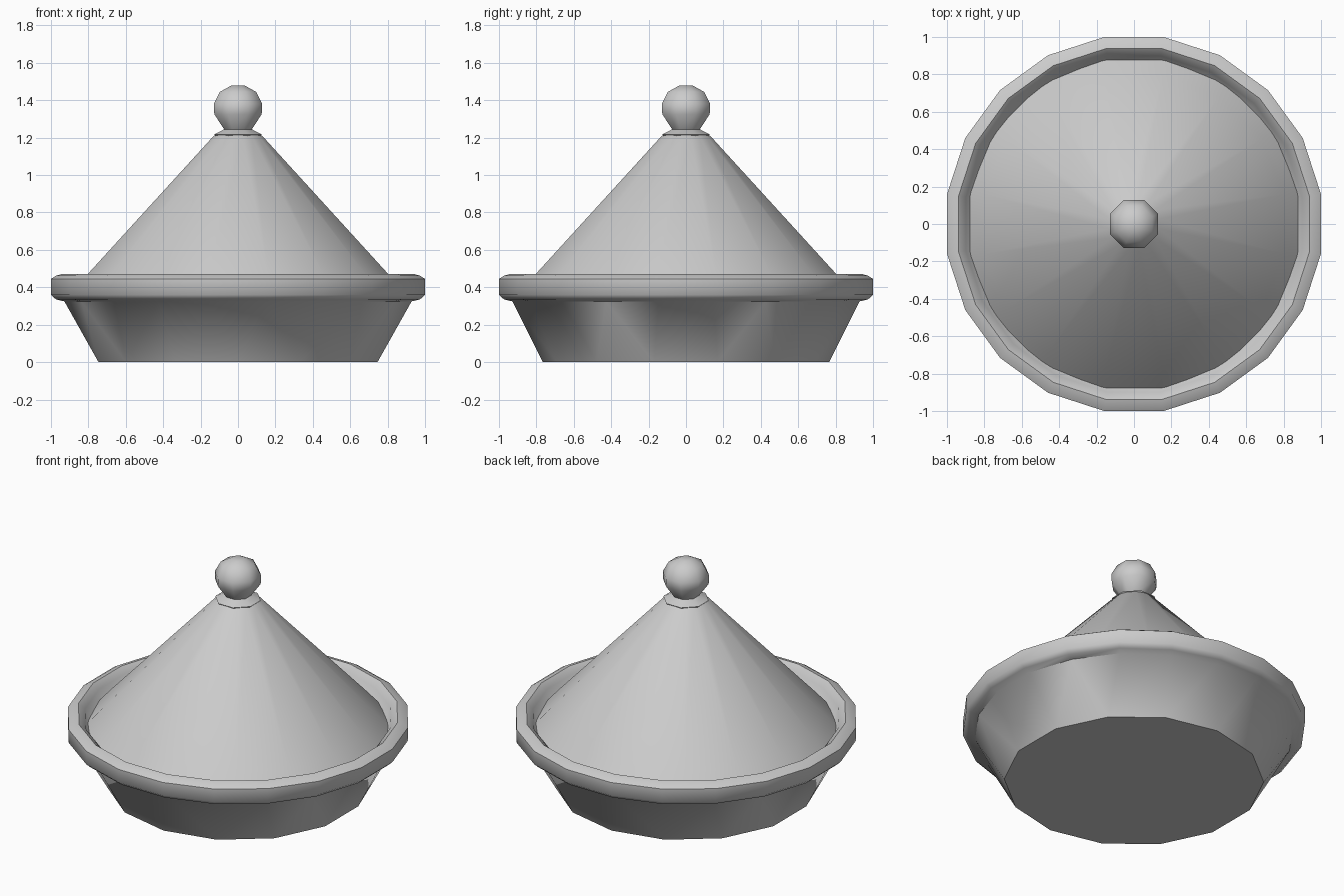
import bpy, bmesh, math

if "Cube" in bpy.data.objects:
    bpy.data.objects.remove(bpy.data.objects["Cube"])


def ring(bm, r, z, n):
    # A ring of n corners; one flat side is centred on +x
    return [bm.verts.new((r * math.cos(2 * math.pi * (i + .5) / n),
                          r * math.sin(2 * math.pi * (i + .5) / n), z)) for i in range(n)]


def zip_rings(bm, a, b):
    # Join two rings, even when their side counts differ
    na, nb = len(a), len(b)
    if na == nb:
        for i in range(na):
            bm.faces.new((a[i], a[(i + 1) % na], b[(i + 1) % nb], b[i]))
        return
    i = j = 0
    while i < na or j < nb:
        if j >= nb or (i < na and (i + 1.5) / na <= (j + 1.5) / nb):
            bm.faces.new((a[i % na], a[(i + 1) % na], b[j % nb]))
            i += 1
        else:
            bm.faces.new((a[i % na], b[(j + 1) % nb], b[j % nb]))
            j += 1


def turned(name, profile, angle):
    # Lathe a profile of (radius, height, sides), with both ends capped
    bm = bmesh.new()
    rings = [ring(bm, *p) for p in profile]
    for a, b in zip(rings, rings[1:]):
        zip_rings(bm, a, b)
    bm.faces.new(rings[0][::-1])
    bm.faces.new(rings[-1])
    bmesh.ops.recalc_face_normals(bm, faces=bm.faces[:])
    mesh = bpy.data.meshes.new(name)
    bm.to_mesh(mesh)
    bm.free()
    ob = bpy.data.objects.new(name, mesh)
    bpy.context.collection.objects.link(ob)
    bpy.ops.object.select_all(action='DESELECT')
    ob.select_set(True)
    bpy.context.view_layer.objects.active = ob
    bpy.ops.object.shade_smooth_by_angle(angle=math.radians(angle))
    return ob


# Shallow dish with a thick rolled rim and a hollow inside
R = 1 / math.cos(math.pi / 20)
turned("dish", [(0.765, 0, 14), (0.94, 0.325, 20), (0.985, 0.335, 20), (R, 0.36, 20),
                (R, 0.445, 20), (0.985, 0.462, 20), (0.95, 0.472, 20), (0.91, 0.44, 20),
                (0.89, 0.385, 20), (0.84, 0.36, 16), (0.70, 0.07, 14)], 50)

# Conical lid, hollow underneath, resting inside the rim
turned("lid", [(0.78, 0.385, 16), (0.895, 0.385, 16), (0.82, 0.47, 16), (0.132, 1.21, 16),
               (0.08, 1.235, 8)], 35)

# Round knob with a flared foot
turned("knob", [(0.125, 1.205, 8), (0.137, 1.218, 8), (0.08, 1.245, 8), (0.137, 1.325, 8),
                (0.14, 1.38, 8), (0.105, 1.445, 8), (0.04, 1.478, 8)], 60)
